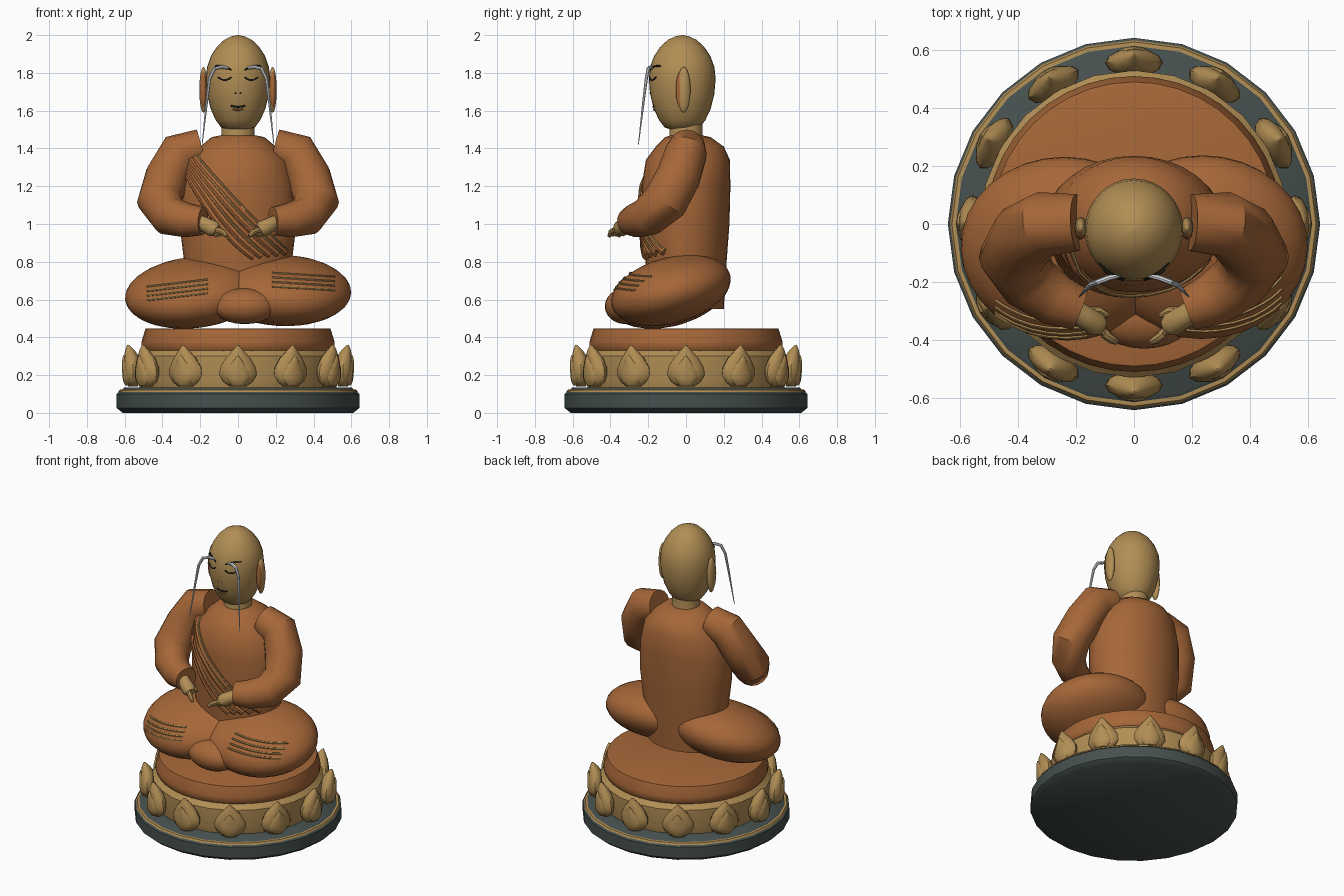
import bpy
import bmesh
import math
from mathutils import Vector, Matrix, Euler
from mathutils.bvhtree import BVHTree

if "Cube" in bpy.data.objects:
    bpy.data.objects.remove(bpy.data.objects["Cube"])


def material(name, rgb):
    m = bpy.data.materials.new(name)
    m.diffuse_color = (*rgb, 1)
    m.use_nodes = True
    m.node_tree.nodes["Principled BSDF"].inputs["Base Color"].default_value = m.diffuse_color
    return m


ROBE = material("robe_orange", (0.38, 0.135, 0.04))
GOLD = material("warm_gold", (0.44, 0.27, 0.09))
SLATE = material("slate_green", (0.06, 0.08, 0.075))
DARK = material("dark_ink", (0.012, 0.014, 0.012))
WHITE = material("brow_white", (0.72, 0.74, 0.78))


def finish(name, bm, mat, matrix=Matrix(), angle=40):
    bmesh.ops.transform(bm, matrix=matrix, verts=bm.verts)
    bmesh.ops.recalc_face_normals(bm, faces=bm.faces)
    me = bpy.data.meshes.new(name)
    bm.to_mesh(me)
    bm.free()
    me.materials.append(mat)
    me.shade_smooth()
    me.set_sharp_from_angle(angle=math.radians(angle))
    ob = bpy.data.objects.new(name, me)
    bpy.context.collection.objects.link(ob)
    return ob


def skin(bm, rings):
    """Join rings of vertices and close both ends."""
    n = len(rings[0])
    for a, b in zip(rings, rings[1:]):
        for k in range(n):
            bm.faces.new((a[k], a[(k + 1) % n], b[(k + 1) % n], b[k]))
    bm.faces.new(rings[0])
    bm.faces.new(rings[-1])


def loft(name, profile, mat, n=24, matrix=Matrix(), angle=40):
    """Stack of ellipses given as (z, rx, ry, centre y)."""
    bm = bmesh.new()
    skin(bm, [[bm.verts.new((rx * math.cos(2 * math.pi * k / n),
                             cy + ry * math.sin(2 * math.pi * k / n), z))
               for k in range(n)] for z, rx, ry, cy in profile])
    return finish(name, bm, mat, matrix, angle)


def turned(name, profile, mat, n=24):
    return loft(name, [(z, r, r, 0) for z, r in profile], mat, n)


def tube(name, pts, radii, mat, n=8):
    """Sweep a circle along a path with a radius at each point."""
    pts = [Vector(p) for p in pts]
    if not isinstance(radii, (list, tuple)):
        radii = [radii] * len(pts)
    bm, rings, old, u = bmesh.new(), [], None, None
    for i, p in enumerate(pts):
        t = (pts[min(i + 1, len(pts) - 1)] - pts[max(i - 1, 0)]).normalized()
        u = t.orthogonal().normalized() if u is None else old.rotation_difference(t) @ u
        w, old = t.cross(u), t
        rings.append([bm.verts.new(p + radii[i] * (math.cos(2 * math.pi * k / n) * u
                                                   + math.sin(2 * math.pi * k / n) * w))
                      for k in range(n)])
    skin(bm, rings)
    return finish(name, bm, mat)


def ball(name, loc, size, mat, rot=(0, 0, 0), seg=24):
    bm = bmesh.new()
    bmesh.ops.create_uvsphere(bm, u_segments=seg, v_segments=seg // 2, radius=1)
    turn = Euler([math.radians(a) for a in rot]).to_matrix().to_4x4()
    return finish(name, bm, mat, Matrix.Translation(loc) @ turn @ Matrix.Diagonal((*size, 1)))


def on_front(obs, path, lift=0.0):
    """Drop (x, z) points onto the front of the given objects."""
    trees = [BVHTree.FromPolygons([v.co for v in o.data.vertices],
                                  [p.vertices for p in o.data.polygons]) for o in obs]
    out = []
    for x, z in path:
        hits = [t.ray_cast(Vector((x, -2, z)), Vector((0, 1, 0)))[0] for t in trees]
        ys = [h.y for h in hits if h]
        if ys:
            out.append((x, min(ys) - lift, z))
    return out


def line(a, b, sag=0.0, steps=10):
    return [(a[0] + (b[0] - a[0]) * t, a[1] + (b[1] - a[1]) * t - 4 * sag * t * (1 - t))
            for t in [i / steps for i in range(steps + 1)]]


# Pedestal: slate plinth, gold trim, lotus drum and cushion
turned("plinth", [(0, .61), (.025, .642), (.1, .642), (.115, .625), (.135, .6)], SLATE)
turned("plinth_trim", [(.108, .62), (.11, .634), (.122, .628), (.124, .61)], GOLD)
turned("lotus_drum", [(.13, .52), (.17, .53), (.3, .53), (.33, .5)], GOLD)
turned("seat_cushion", [(.32, .49), (.345, .51), (.38, .51), (.445, .49), (.448, .48)], ROBE, 40)

# Ring of twelve petals, each with a raised inner leaf
PETAL = [(.14, .045, .025, 0), (.165, .08, .04, 0), (.2, .1, .048, 0), (.24, .095, .05, 0),
         (.29, .066, .042, -.006), (.33, .03, .026, -.016), (.36, .003, .006, -.025)]
for k in range(12):
    a = k * math.pi / 6
    place = Matrix.Rotation(a, 4, 'Z') @ Matrix.Translation((0, -.556, 0))
    loft("petal", PETAL, GOLD, 12, place)
    loft("petal_leaf", [(.145 + (z - .14) * .72, rx * .68, ry * .68, cy - .023)
                        for z, rx, ry, cy in PETAL], GOLD, 12, place)

# Crossed legs under the robe, with the tucked foot
left_leg = ball("left_leg", (-.235, -.085, .637), (.365, .325, .175), ROBE, (15, -6, 0), 32)
right_leg = ball("right_leg", (.235, -.08, .648), (.365, .325, .175), ROBE, (15, 2, 0), 32)
ball("tucked_foot", (.035, -.32, .565), (.17, .11, .095), ROBE)

# Knee fold trims
for i in range(4):
    d = .024 * i
    tube("left_knee_fold", on_front([left_leg], line((-.48, .597 + d), (-.16, .635 + d)), .002),
         .006, GOLD, 6)
    tube("right_knee_fold", on_front([right_leg], line((.18, .67 + d), (.51, .65 + d)), .002),
         .006, GOLD, 6)

# Torso
torso = loft("torso", [(.55, .26, .2, 0), (.8, .285, .215, 0), (1.0, .31, .23, 0),
                       (1.2, .305, .235, 0), (1.34, .265, .222, .01), (1.41, .2, .18, .02),
                       (1.46, .14, .12, .01), (1.47, .09, .08, 0)], ROBE, 32)

# Diagonal sash: robe folds with thin gold edges
for i in range(5):
    path = line((-.235 - .008 * i, 1.355 - .022 * i), (.25 - .042 * i, .85 - .006 * i),
                .02 + .008 * i, 14)
    tube("sash_fold", on_front([torso], path, .002), .021, ROBE, 8)
    if i in (0, 1, 3):
        edge = [(x + .012, z + .014) for x, z in path]
        tube("sash_edge", on_front([torso], edge, .016), .006, GOLD, 6)

# Neck and egg-shaped head
turned("neck", [(1.43, .095), (1.47, .088), (1.56, .088)], GOLD)
head = loft("head", [(z, r, r * 1.04, -.02) for z, r in
                     [(1.5, .06), (1.512, .09), (1.55, .118), (1.61, .145), (1.69, .164),
                      (1.77, .17), (1.83, .164), (1.89, .143), (1.94, .11), (1.975, .073),
                      (1.993, .036), (2.0, .004)]], GOLD, 32, angle=60)

for s in (-1, 1):
    # Ears with inner colour
    ball("ear", (s * .183, -.012, 1.71), (.022, .036, .122), GOLD, seg=16)
    ball("inner_ear", (s * .184, -.03, 1.71), (.017, .024, .095), ROBE, seg=16)

    # Closed eyes, lash brows and nostrils
    tube("closed_eye", on_front([head], line((s * .035, 1.778), (s * .105, 1.778), .016)),
         .005, DARK, 6)
    tube("dark_brow", on_front([head], line((s * .035, 1.815), (s * .12, 1.835), -.008)),
         .005, DARK, 6)
    ball("nostril", on_front([head], [(s * .013, 1.692)])[0], (.005, .004, .004), DARK, seg=8)

    # Long hanging brows
    tube("long_brow", [(s * .04, -.175, 1.822), (s * .085, -.185, 1.832), (s * .125, -.2, 1.822),
                       (s * .15, -.21, 1.77), (s * .165, -.225, 1.65), (s * .19, -.252, 1.42)],
         [.007, .01, .01, .009, .007, .002], WHITE)

    # Sleeved arms
    tube("arm", [(s * .195, .005, 1.405), (s * .31, .0, 1.375), (s * .375, -.04, 1.25),
                 (s * .415, -.11, 1.12), (s * .36, -.2, 1.04), (s * .27, -.262, 1.02),
                 (s * .185, -.295, 1.015)],
         [.098, .112, .118, .12, .105, .092, .075], ROBE, 16)

    # Hands: wrist and palm with four fingers and a thumb
    tube("palm", [(s * .235, -.275, 1.025), (s * .18, -.315, 1.0), (s * .13, -.345, .975),
                  (s * .11, -.355, .965)], [.036, .04, .044, .03], GOLD, 12)
    for f in range(4):
        o = (f - 1.5) * .024
        base = Vector((s * (.13 + o * .7), -.352 + o * .7, .975 - abs(o) * .2))
        tube("finger", [base, base + Vector((-s * .028, -.02, -.012)),
                        base + Vector((-s * .045, -.03, -.032))], [.016, .016, .01], GOLD)
    tube("thumb", [(s * .165, -.3, .985), (s * .12, -.3, .98), (s * .09, -.315, .965)],
         [.016, .016, .009], GOLD)

# Mouth and chin mark
tube("mouth", on_front([head], line((-.038, 1.626), (.038, 1.626), .006)), .005, DARK, 6)
tube("lower_lip", on_front([head], line((-.026, 1.61), (.026, 1.61), .006)), .006, ROBE, 6)
